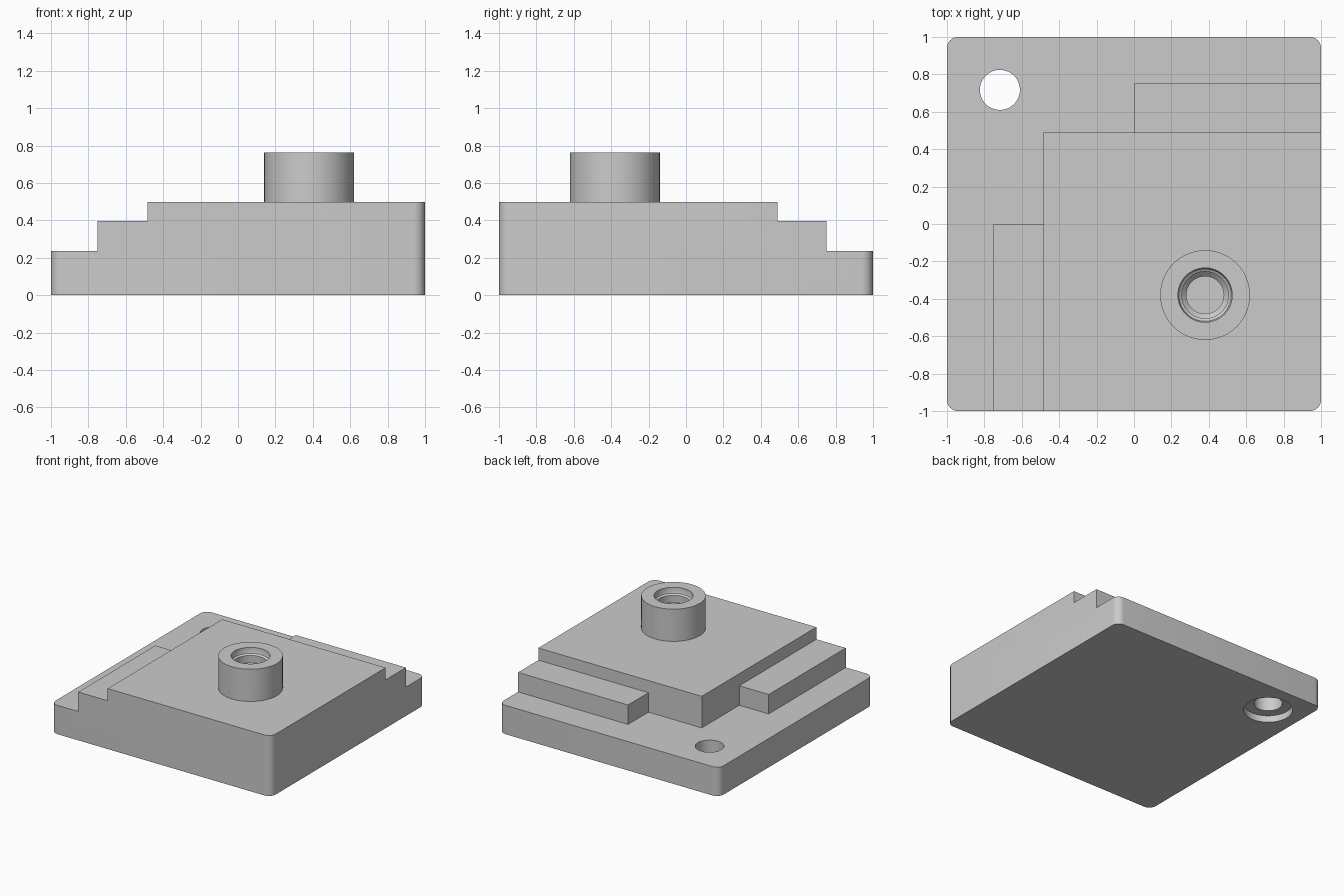
import bpy, bmesh, math

cube = bpy.data.objects.get("Cube")
if cube:
    bpy.data.objects.remove(cube, do_unlink=True)

grey = bpy.data.materials.new("plain grey")
grey.use_nodes = True
colour = (0.6, 0.6, 0.6, 1)
grey.diffuse_color = colour
grey.node_tree.nodes["Principled BSDF"].inputs["Base Color"].default_value = colour


def make_object(name, bm):
    bmesh.ops.recalc_face_normals(bm, faces=bm.faces)
    mesh = bpy.data.meshes.new(name)
    bm.to_mesh(mesh)
    bm.free()
    mesh.materials.append(grey)
    obj = bpy.data.objects.new(name, mesh)
    bpy.context.collection.objects.link(obj)
    return obj


def prism(name, outline, bottom, top):
    bm = bmesh.new()
    face = bm.faces.new([bm.verts.new((x, y, bottom)) for x, y in outline])
    raised = bmesh.ops.extrude_face_region(bm, geom=[face])["geom"]
    verts = [v for v in raised if isinstance(v, bmesh.types.BMVert)]
    bmesh.ops.translate(bm, verts=verts, vec=(0, 0, top - bottom))
    return make_object(name, bm)


def lathe(name, centre, profile, sides=64):
    """Closed turned solid from (radius, height) points."""
    bm = bmesh.new()
    rings = [[bm.verts.new((centre[0] + r * math.cos(math.tau * i / sides),
                            centre[1] + r * math.sin(math.tau * i / sides), z))
              for i in range(sides)] for r, z in profile]
    for low, high in zip(rings, rings[1:]):
        for i in range(sides):
            j = (i + 1) % sides
            bm.faces.new((low[i], low[j], high[j], high[i]))
    bm.faces.new(rings[0])
    bm.faces.new(rings[-1])
    return make_object(name, bm)


def combine(body, tool, operation):
    mod = body.modifiers.new(operation, 'BOOLEAN')
    mod.operation, mod.solver, mod.object = operation, 'EXACT', tool
    bpy.context.view_layer.objects.active = body
    bpy.ops.object.modifier_apply(modifier=mod.name)
    bpy.data.objects.remove(tool, do_unlink=True)


# Full block with rounded vertical corners
radius, steps, outline = 0.06, 8, []
for quarter, (sx, sy) in enumerate([(1, 1), (-1, 1), (-1, -1), (1, -1)]):
    for k in range(steps + 1):
        a = (quarter + k / steps) * math.pi / 2
        outline.append((sx * (1 - radius) + radius * math.cos(a),
                        sy * (1 - radius) + radius * math.sin(a)))
body = prism("stepped_block", outline, 0, 0.497)

# Steps: the upper cut leaves the main platform, the lower cut leaves two ledges
E = 1.2
ledge, edge_x, edge_y = 0.752, -0.485, 0.488
upper = [(-E, -E), (edge_x, -E), (edge_x, edge_y), (E, edge_y), (E, E), (-E, E)]
lower = [(-E, -E), (-ledge, -E), (-ledge, 0), (edge_x, 0), (edge_x, edge_y),
         (0, edge_y), (0, ledge), (E, ledge), (E, E), (-E, E)]
combine(body, prism("upper_cutter", upper, 0.397, 1), 'DIFFERENCE')
combine(body, prism("lower_cutter", lower, 0.237, 1), 'DIFFERENCE')

# Round boss with a stepped blind bore
boss = (0.38, -0.38)
combine(body, lathe("boss", boss, [(0.24, 0.4), (0.24, 0.762)]), 'UNION')
bore = [(0.1, 0.3), (0.1, 0.62), (0.125, 0.645), (0.125, 0.705),
        (0.14, 0.715), (0.145, 0.73), (0.145, 0.9)]
combine(body, lathe("bore_cutter", boss, bore), 'DIFFERENCE')

# Corner hole, counterbored from underneath
hole = [(0.185, -0.1), (0.185, 0.055), (0.107, 0.055), (0.107, 0.4)]
combine(body, lathe("hole_cutter", (-0.717, 0.717), hole), 'DIFFERENCE')

bpy.ops.object.select_all(action='DESELECT')
body.select_set(True)
bpy.context.view_layer.objects.active = body
bpy.ops.object.shade_smooth_by_angle(angle=math.radians(20))
